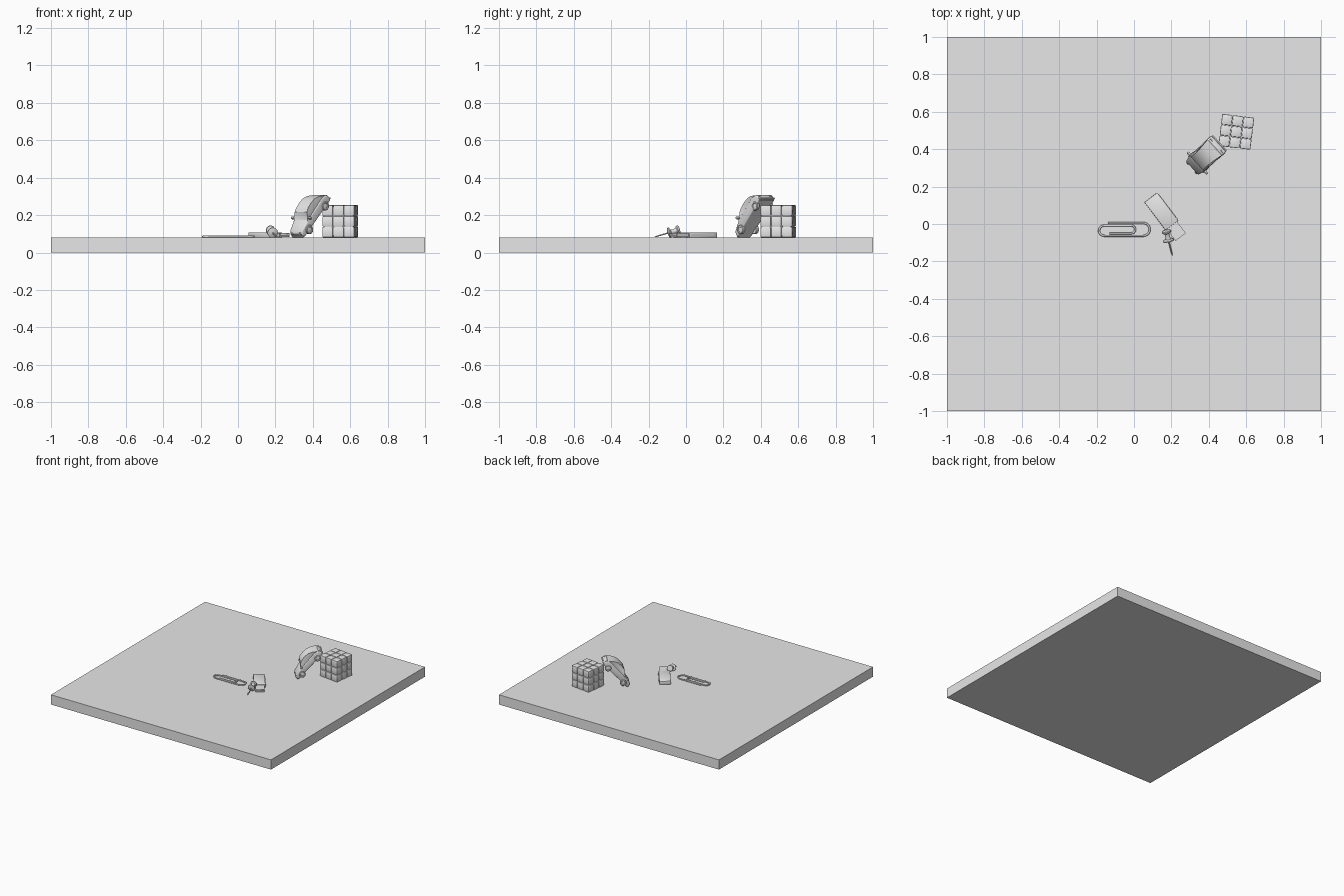
import bpy, bmesh, math
from math import radians, pi, sin, cos
from mathutils import Matrix, Vector

cube = bpy.data.objects.get("Cube")
if cube:
    bpy.data.objects.remove(cube)

grey = bpy.data.materials.new("plain grey")
grey.use_nodes = True
colour = (0.8, 0.8, 0.8, 1)
grey.diffuse_color = colour
grey.node_tree.nodes["Principled BSDF"].inputs["Base Color"].default_value = colour

TOP = 0.08  # height of the slab's upper face


def finish(name, bm, place=Matrix(), smooth=True):
    """Turn a bmesh into a placed, coloured object."""
    bmesh.ops.recalc_face_normals(bm, faces=bm.faces)
    bm.transform(place)
    mesh = bpy.data.meshes.new(name)
    bm.to_mesh(mesh)
    bm.free()
    mesh.materials.append(grey)
    obj = bpy.data.objects.new(name, mesh)
    bpy.context.collection.objects.link(obj)
    if smooth:
        bpy.ops.object.select_all(action='DESELECT')
        obj.select_set(True)
        bpy.context.view_layer.objects.active = obj
        bpy.ops.object.shade_smooth_by_angle(angle=radians(35))
    return obj


def add_box(bm, centre, size, bevel=0):
    new = bmesh.ops.create_cube(bm, size=1, matrix=Matrix.Translation(centre) @ Matrix.Diagonal((*size, 1)))
    if bevel:
        edges = {e for v in new["verts"] for e in v.link_edges}
        bmesh.ops.bevel(bm, geom=list(edges), offset=bevel, segments=2, profile=0.5, affect='EDGES')


def box(name, centre, size, place=Matrix(), bevel=0):
    bm = bmesh.new()
    add_box(bm, centre, size, bevel)
    return finish(name, bm, place, bevel > 0)


def side_profile(points, half_width):
    """Extrude an x-z outline across y; half_width gives y for a height."""
    bm = bmesh.new()
    rows = [[bm.verts.new((x, s * half_width(z), z)) for x, z in points] for s in (-1, 1)]
    sides = [bm.faces.new(r) for r in rows]
    n = len(points)
    strips = [bm.faces.new((rows[0][i], rows[0][(i + 1) % n], rows[1][(i + 1) % n], rows[1][i]))
              for i in range(n)]
    bmesh.ops.recalc_face_normals(bm, faces=bm.faces)
    return bm, sides, strips


def turned(name, outline, place, steps=24):
    """Spin a radius-height outline around z."""
    bm = bmesh.new()
    verts = [bm.verts.new((r, 0, z)) for r, z in outline]
    edges = [bm.edges.new(pair) for pair in zip(verts, verts[1:])]
    bmesh.ops.spin(bm, geom=verts + edges, axis=(0, 0, 1), cent=(0, 0, 0), angle=2 * pi, steps=steps)
    bmesh.ops.remove_doubles(bm, verts=bm.verts, dist=0.00001)
    return finish(name, bm, place)


# Slab
box("slab", (0, 0, TOP / 2), (2, 2, TOP))

# Puzzle cube made of small rounded blocks around a core
side = 0.174
step = side / 3
cube_place = Matrix.Translation((0.547, 0.493, TOP + side / 2)) @ Matrix.Rotation(radians(-7), 4, 'Z')
bm = bmesh.new()
for i in (-1, 0, 1):
    for j in (-1, 0, 1):
        for k in (-1, 0, 1):
            if (i, j, k) != (0, 0, 0):
                add_box(bm, Vector((i, j, k)) * step, [step - 0.002] * 3, 0.005)
finish("puzzle_cube_blocks", bm, cube_place)
box("puzzle_cube_core", (0, 0, 0), [side - 0.02] * 3, cube_place)

# Toy car, nose along local -x, leaning with its tail on the puzzle cube
car = (Matrix.Translation((0.398, 0.379, 0.174)) @ Matrix.Rotation(radians(42.3), 4, 'Z')
       @ Matrix.Rotation(radians(-48), 4, 'Y'))

lower = [(-0.128, 0.012), (-0.137, 0.022), (-0.135, 0.038), (-0.122, 0.05), (-0.055, 0.061),
         (0.1, 0.064), (0.13, 0.054), (0.138, 0.04), (0.138, 0.022), (0.13, 0.012)]
bm, sides, strips = side_profile(lower, lambda z: 0.058)
rims = [e for f in sides for e in f.edges]
bmesh.ops.bevel(bm, geom=rims, offset=0.007, segments=3, profile=0.5, affect='EDGES')
# Taper the nose in plan
for v in bm.verts:
    v.co.y *= 1 - 0.18 * max(0, (-0.06 - v.co.x) / 0.077)
finish("car_body", bm, car)

cabin = [(-0.062, 0.058), (-0.025, 0.09), (-0.005, 0.098), (0.03, 0.101), (0.065, 0.097),
         (0.095, 0.083), (0.125, 0.058)]
bm, sides, strips = side_profile(cabin, lambda z: 0.056 - 0.22 * (z - 0.058))
# Recessed side windows and windscreen
for f in sides + [strips[0]]:
    bmesh.ops.inset_region(bm, faces=[f], thickness=0.006, depth=-0.002)
finish("car_cabin", bm, car)

for s, label in ((-1, "left"), (1, "right")):
    for x, end in ((-0.085, "front"), (0.085, "rear")):
        turn = Matrix.Translation((x, s * 0.05, 0.018)) @ Matrix.Rotation(-s * pi / 2, 4, 'X')
        wheel = [(0, -0.01), (0.021, -0.01), (0.024, -0.007), (0.024, 0.007), (0.021, 0.01),
                 (0.015, 0.01), (0.013, 0.007), (0, 0.009)]
        turned(f"car_{end}_{label}_wheel", wheel, car @ turn)
    box(f"car_{label}_mirror", (-0.045, s * 0.067, 0.066), (0.01, 0.022, 0.014), car, 0.003)
    lamp = Matrix.Translation((-0.129, s * 0.033, 0.037)) @ Matrix.Rotation(-pi / 2, 4, 'Y')
    turned(f"car_{label}_headlamp", [(0, 0.009), (0.006, 0.008), (0.009, 0.004), (0.009, 0)], car @ lamp, 16)
    box(f"car_{label}_tail_lamp", (0.137, s * 0.041, 0.041), (0.005, 0.016, 0.01), car)
box("car_front_bumper", (-0.134, 0, 0.02), (0.012, 0.092, 0.01), car, 0.003)
box("car_rear_bumper", (0.137, 0, 0.02), (0.01, 0.112, 0.01), car, 0.003)

# Memory stick, length along local x
stick = Matrix.Translation((0.09, 0.142, TOP)) @ Matrix.Rotation(radians(-53), 4, 'Z')
box("memory_stick_body", (0.0935, 0, 0.0135), (0.187, 0.086, 0.027), stick, 0.003)
box("memory_stick_side_ridge", (0.1, 0.043, 0.0135), (0.15, 0.006, 0.012), stick)
# Plug is a hollow metal shell with a tongue inside
for label, z in (("bottom", 0.004), ("top", 0.022)):
    box(f"memory_stick_plug_{label}", (0.225, 0, z), (0.08, 0.068, 0.003), stick)
for label, s in (("left", 1), ("right", -1)):
    box(f"memory_stick_plug_{label}_wall", (0.225, s * 0.0325, 0.013), (0.08, 0.003, 0.018), stick)
    box(f"memory_stick_{label}_latch", (0.238, s * 0.015, 0.0238), (0.013, 0.013, 0.001), stick)
box("memory_stick_tongue", (0.222, 0, 0.009), (0.074, 0.062, 0.008), stick)

# Push pin lying on its side, tip at the local origin
tip = Vector((0.205, -0.17, 0.083))
axis = Vector((0.172, -0.035, 0.122)) - tip
pin = Matrix.Translation(tip) @ axis.to_track_quat('Z', 'Y').to_matrix().to_4x4()
turned("push_pin_needle", [(0, 0), (0.0035, 0.015), (0.0035, 0.085)], pin, 12)
turned("push_pin_head", [(0, 0.078), (0.01, 0.078), (0.028, 0.084), (0.028, 0.09), (0.015, 0.095),
                         (0.012, 0.11), (0.014, 0.127), (0.024, 0.132), (0.025, 0.139),
                         (0.022, 0.142), (0, 0.142)], pin)

# Paper clip: one wire bent through three half turns
wire = 0.0055


def bend(x, y_from, y_to, way):
    """Half turn between two heights, bulging right (1) or left (-1)."""
    r, mid = abs(y_to - y_from) / 2, (y_from + y_to) / 2
    start = math.copysign(pi / 2, y_from - mid)
    return [(x + way * r * cos(start * (1 - t / 6)), mid + r * sin(start * (1 - t / 6)))
            for t in range(13)]


path = ([(-0.14, 0.005)] + bend(0.05, 0.005, -0.063, 1) + bend(-0.159, -0.063, -0.008, -1)
        + bend(-0.015, -0.008, -0.05, 1) + [(-0.13, -0.05)])
curve = bpy.data.curves.new("paper_clip", 'CURVE')
curve.dimensions = '3D'
curve.bevel_depth = wire
curve.bevel_resolution = 2
curve.use_fill_caps = True
line = curve.splines.new('POLY')
line.points.add(len(path) - 1)
for point, (x, y) in zip(line.points, path):
    point.co = (x, y, TOP + wire, 1)
curve.materials.append(grey)
bpy.context.collection.objects.link(bpy.data.objects.new("paper_clip", curve))
